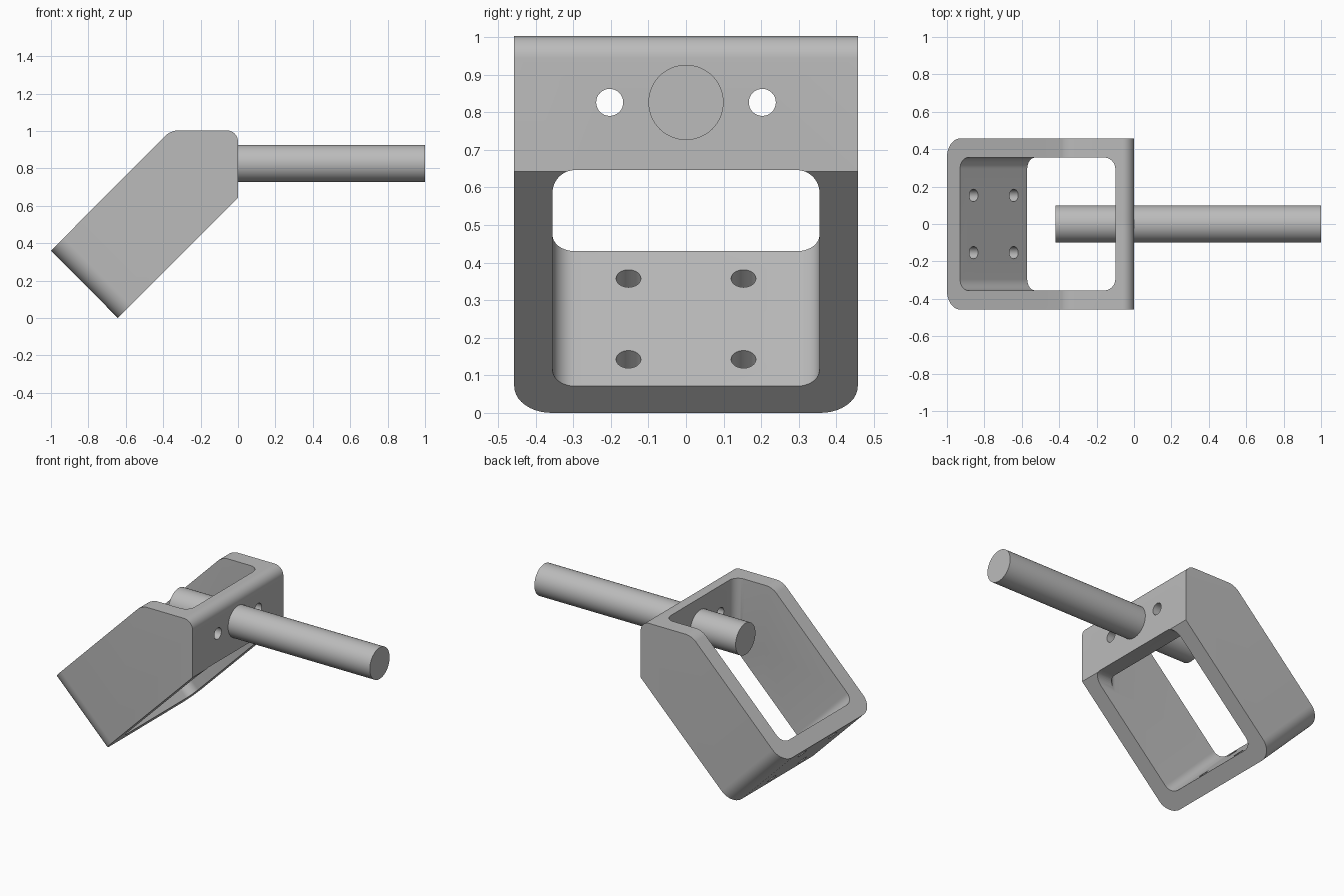
import bpy, bmesh
from math import pi
from mathutils import Matrix, Vector

cube = bpy.data.objects.get("Cube")
if cube:
    bpy.data.objects.remove(cube, do_unlink=True)

grey = bpy.data.materials.new("plain grey")
grey.use_nodes = True
colour = (0.5, 0.5, 0.5, 1)
grey.diffuse_color = colour
grey.node_tree.nodes["Principled BSDF"].inputs["Base Color"].default_value = colour


def make_object(name, bm):
    bmesh.ops.recalc_face_normals(bm, faces=bm.faces)
    mesh = bpy.data.meshes.new(name)
    bm.to_mesh(mesh)
    bm.free()
    mesh.materials.append(grey)
    obj = bpy.data.objects.new(name, mesh)
    bpy.context.collection.objects.link(obj)
    return obj


def prism(name, profile, half, rounds):
    """Extrude an XZ profile along Y; rounds lists (start, end, radius).
    Equal start and end round the edge running across the prism,
    different ones round that profile side on both ends."""
    bm = bmesh.new()
    face = bm.faces.new([bm.verts.new((x, -half, z)) for x, z in profile])
    new = bmesh.ops.extrude_face_region(bm, geom=[face])["geom"]
    bmesh.ops.translate(bm, vec=(0, 2 * half, 0),
                        verts=[v for v in new if isinstance(v, bmesh.types.BMVert)])
    for a, b, radius in rounds:
        if a == b:
            pairs = [(Vector((profile[a][0], -half, profile[a][1])),
                      Vector((profile[a][0], half, profile[a][1])))]
        else:
            pairs = [(Vector((profile[a][0], y, profile[a][1])),
                      Vector((profile[b][0], y, profile[b][1]))) for y in (-half, half)]
        edges = [e for e in bm.edges for p, q in pairs
                 if any((u.co - p).length < 1e-4 and (v.co - q).length < 1e-4
                        for u, v in (e.verts, reversed(e.verts)))]
        bmesh.ops.bevel(bm, geom=edges, offset=radius, segments=10,
                        profile=0.5, affect='EDGES')
    return make_object(name, bm)


def cylinders(name, centres, axis, radius, length, sides):
    bm = bmesh.new()
    turn = Vector(axis).to_track_quat('Z', 'Y').to_matrix().to_4x4()
    for c in centres:
        bmesh.ops.create_cone(bm, cap_ends=True, segments=sides, radius1=radius,
                              radius2=radius, depth=length,
                              matrix=Matrix.Translation(c) @ turn)
    return make_object(name, bm)


def cut(target, cutter):
    cutter.hide_render = True
    mod = target.modifiers.new("cut", 'BOOLEAN')
    mod.operation, mod.solver, mod.object = 'DIFFERENCE', 'EXACT', cutter
    bpy.context.view_layer.objects.active = target
    bpy.ops.object.modifier_apply(modifier=mod.name)
    bpy.data.objects.remove(cutter, do_unlink=True)


# Slanted bracket body with rounded top and foot corners
bracket = prism("bracket", [(-0.642, 0), (0, 0.642), (0, 1.003), (-0.36, 1.003), (-1, 0.36)],
                0.457, [(2, 2, 0.06), (3, 3, 0.04), (4, 0, 0.1)])

# Large opening between the foot plate and the upright wall
cut(bracket, prism("opening_cutter",
                   [(-0.371, -0.129), (-0.1, 0.1), (-0.1, 1.3), (-1.229, 1.3), (-1.229, 0.729)],
                   0.355, [(1, 2, 0.06), (4, 0, 0.06)]))

# Rounded notch beneath the upright wall
cut(bracket, prism("notch_cutter", [(-0.3, 0.2), (0.2, 0.2), (0.2, 0.646), (-0.3, 0.646)],
                   0.3551, [(2, 3, 0.06)]))

# Screw holes in the foot plate and the upright wall
shaft_z = 0.826
cut(bracket, cylinders("foot_hole_cutter",
                       [(x - 0.035, y, -0.499 + -x - 0.035) for x in (-0.642, -0.857)
                        for y in (-0.153, 0.153)],
                       (1, 0, 1), 0.033, 0.3, 32))
cut(bracket, cylinders("wall_hole_cutter", [(-0.05, y, shaft_z) for y in (-0.203, 0.203)],
                       (1, 0, 0), 0.036, 0.3, 32))

# Round shaft through the upright wall
shaft = cylinders("shaft", [(0.29, 0, shaft_z)], (1, 0, 0), 0.1, 1.42, 64)

for obj in (bracket, shaft):
    bpy.ops.object.select_all(action='DESELECT')
    obj.select_set(True)
    bpy.context.view_layer.objects.active = obj
    bpy.ops.object.shade_smooth_by_angle(angle=pi / 6)
